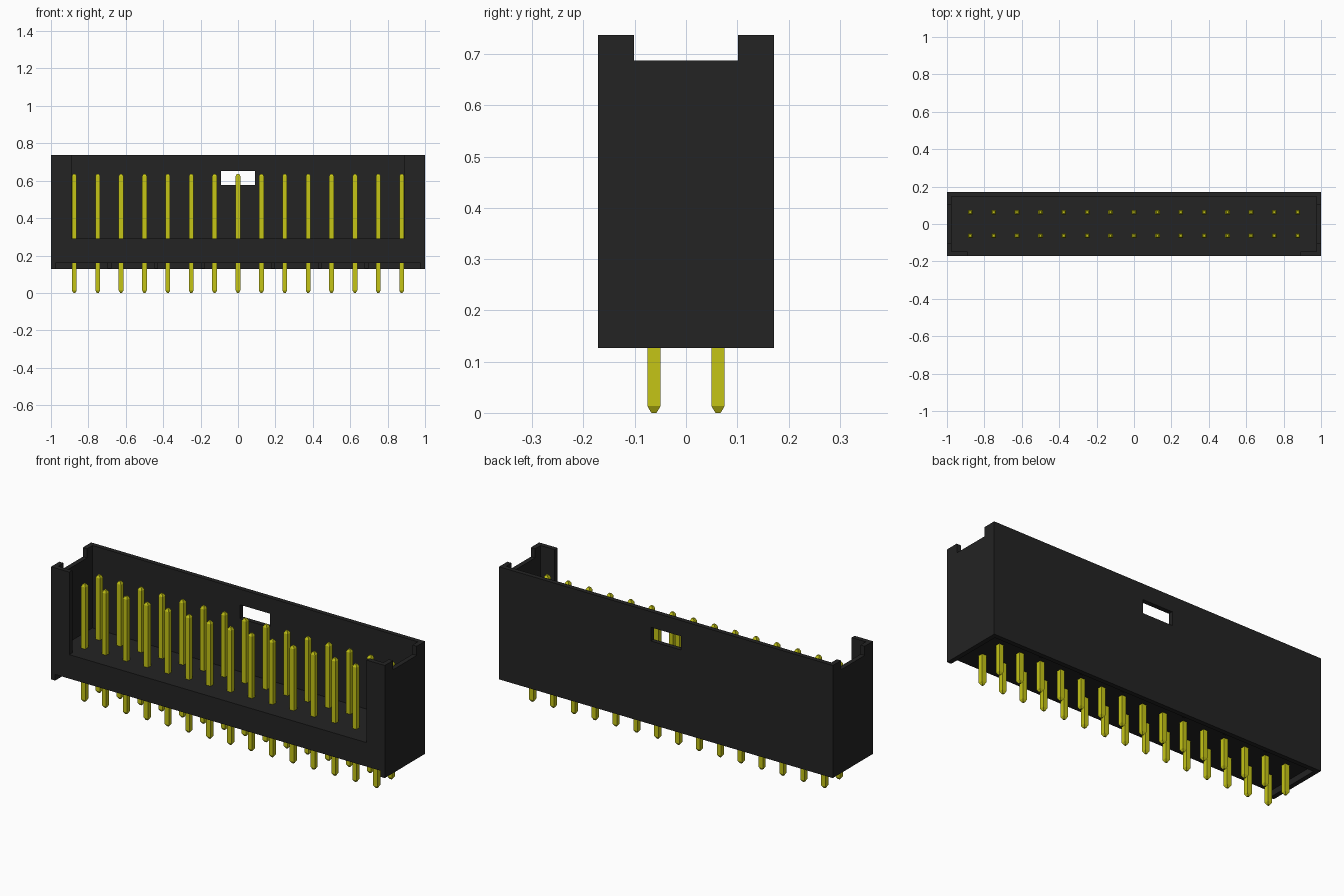
import bpy, bmesh
from mathutils import Vector

cube = bpy.data.objects.get("Cube")
if cube:
    bpy.data.objects.remove(cube, do_unlink=True)


def material(name, rgb, rough):
    m = bpy.data.materials.new(name)
    m.use_nodes = True
    m.diffuse_color = (*rgb, 1)
    b = m.node_tree.nodes["Principled BSDF"]
    b.inputs["Base Color"].default_value = (*rgb, 1)
    b.inputs["Roughness"].default_value = rough
    return m


black = material("black plastic", (0.017, 0.017, 0.017), 0.6)
yellow = material("yellow metal", (0.56, 0.56, 0.008), 0.5)


def new_object(name, bm, mat):
    me = bpy.data.meshes.new(name)
    bm.to_mesh(me)
    bm.free()
    me.materials.append(mat)
    ob = bpy.data.objects.new(name, me)
    bpy.context.collection.objects.link(ob)
    return ob


def box(name, lo, hi, mat):
    """Axis-aligned box between two corners."""
    lo, hi = Vector(lo), Vector(hi)
    bm = bmesh.new()
    bmesh.ops.create_cube(bm, size=1)
    bmesh.ops.scale(bm, vec=hi - lo, verts=bm.verts)
    bmesh.ops.translate(bm, vec=(lo + hi) / 2, verts=bm.verts)
    return new_object(name, bm, mat)


# Housing: solid block with pockets cut away
X, Y, Z0, Z1 = 1.0, 0.172, 0.127, 0.737
XI, YI, FLOOR, UNDER = 0.975, 0.147, 0.29, 0.16
housing = box("housing", (-X, -Y, Z0), (X, Y, Z1), black)
cuts = {
    "cavity": ((-XI, -YI, FLOOR), (XI, YI, 1)),
    "front_opening": ((-0.89, -0.5, FLOOR), (0.89, -0.05, 1)),
    "end_notch": ((-1.5, -0.101, 0.687), (1.5, 0.101, 1)),
    "underside": ((-XI, -0.5, -0.5), (XI, YI, UNDER)),
    "back_window": ((-0.09, 0.1, 0.578), (0.09, 0.5, 0.652)),
}
bpy.context.view_layer.objects.active = housing
for name, (lo, hi) in cuts.items():
    cutter = box(name + "_cutter", lo, hi, black)
    cutter.hide_render = True
    mod = housing.modifiers.new(name, "BOOLEAN")
    mod.operation = "DIFFERENCE"
    mod.solver = "EXACT"
    mod.object = cutter
    bpy.ops.object.modifier_apply(modifier=mod.name)
    bpy.data.objects.remove(cutter, do_unlink=True)

# Small nubs under the floor along the back skirt
for i, x in enumerate((0.1875, 0.4375, 0.6875)):
    for side, s in (("left", 1), ("right", -1)):
        box(f"{side}_nub_{i + 1}", (s * x - 0.01, YI - 0.012, Z0 + 0.004),
            (s * x + 0.01, YI + 0.005, UNDER + 0.005), black)


# Pins: square posts with tapered tips, lofted from square rings
def pin_mesh():
    rings = ((0, 0.005), (0.013, 0.0127), (0.624, 0.0127), (0.637, 0.006))
    bm = bmesh.new()
    loops = [[bm.verts.new((sx * w, sy * w, z))
              for sx, sy in ((-1, -1), (1, -1), (1, 1), (-1, 1))]
             for z, w in rings]
    for a, b in zip(loops, loops[1:]):
        for k in range(4):
            n = (k + 1) % 4
            bm.faces.new((a[k], a[n], b[n], b[k]))
    bm.faces.new(loops[0][::-1])
    bm.faces.new(loops[-1])
    me = bpy.data.meshes.new("pin")
    bm.to_mesh(me)
    bm.free()
    me.materials.append(yellow)
    return me


pin = pin_mesh()
for row, y in (("front", -0.0625), ("back", 0.0625)):
    for i in range(15):
        ob = bpy.data.objects.new(f"{row}_pin_{i + 1}", pin)
        ob.location = ((i - 7) * 0.125, y, 0)
        bpy.context.collection.objects.link(ob)
